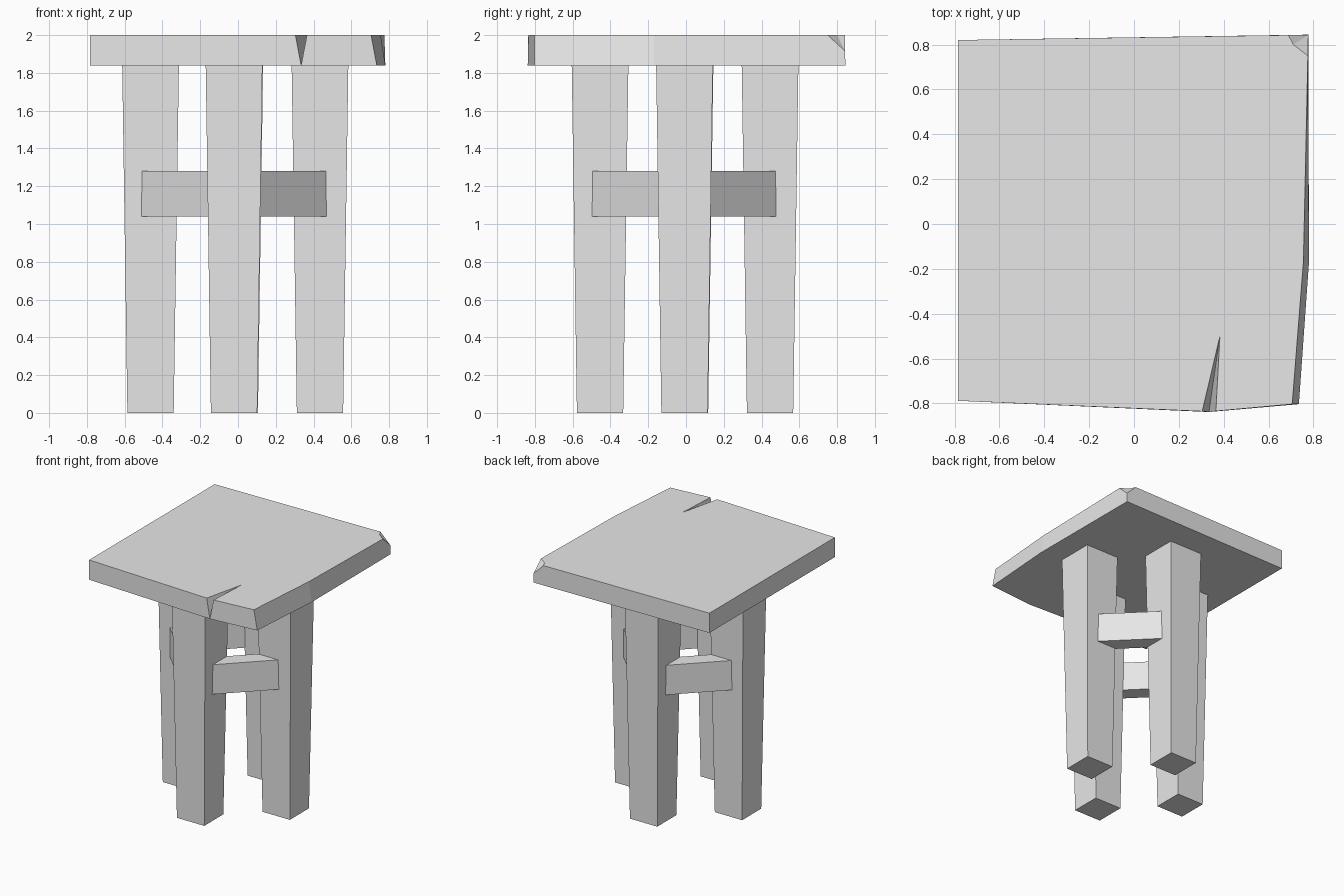
import bpy
import bmesh
from math import cos, sin, pi
from mathutils import Matrix, Vector

cube = bpy.data.objects.get("Cube")
if cube:
    bpy.data.objects.remove(cube)

GREY = (0.8, 0.8, 0.8, 1)
mat = bpy.data.materials.new("plain_grey")
mat.use_nodes = True
mat.diffuse_color = GREY
for node in mat.node_tree.nodes:
    if node.type == 'BSDF_PRINCIPLED':
        node.inputs["Base Color"].default_value = GREY

TOP, UNDER = 2.0, 1.84
CENTRE = Vector((-0.02, -0.008, 0))


def finish(name, bm):
    bmesh.ops.recalc_face_normals(bm, faces=bm.faces)
    mesh = bpy.data.meshes.new(name)
    bm.to_mesh(mesh)
    bm.free()
    mesh.materials.append(mat)
    obj = bpy.data.objects.new(name, mesh)
    bpy.context.collection.objects.link(obj)
    return obj


def leg(name, x, y):
    """Square post, narrower at the foot."""
    bm = bmesh.new()
    bmesh.ops.create_cube(bm, size=1)
    for v in bm.verts:
        width = 0.30 if v.co.z > 0 else 0.245
        v.co = (x + v.co.x * width, y + v.co.y * width, (v.co.z + 0.5) * UNDER)
    finish(name, bm)


def rail(name, angle):
    """Diagonal bar joining two neighbouring legs."""
    bm = bmesh.new()
    bmesh.ops.create_cube(bm, size=1)
    bmesh.ops.scale(bm, vec=(0.128, 0.62, 0.24), verts=bm.verts)
    offset = CENTRE + Vector((0.379 * cos(angle), 0.379 * sin(angle), 1.16))
    bm.transform(Matrix.Translation(offset) @ Matrix.Rotation(angle, 4, 'Z'))
    finish(name, bm)


def seat():
    """Uneven slab with a split at the front and a chipped back corner."""
    points = {
        "front_left": (-0.784, -0.788, TOP),
        "split_left": (0.304, -0.835, TOP),
        "split_tip": (0.383, -0.50, TOP),
        "split_right": (0.365, -0.834, TOP),
        "front_right": (0.705, -0.803, TOP),
        "side_bend": (0.755, -0.17, TOP),
        "chip_side": (0.775, 0.75, TOP),
        "chip_mid": (0.71, 0.80, TOP),
        "chip_back": (0.688, 0.842, TOP),
        "back_left": (-0.784, 0.82, TOP),
        "chip_low": (0.777, 0.842, 1.915),
        "low_front_left": (-0.784, -0.788, UNDER),
        "low_split": (0.334, -0.838, UNDER),
        "low_front_right": (0.735, -0.803, UNDER),
        "low_side_bend": (0.78, -0.17, UNDER),
        "low_back_right": (0.777, 0.844, UNDER),
        "low_back_left": (-0.784, 0.82, UNDER),
    }
    bm = bmesh.new()
    v = {key: bm.verts.new(co) for key, co in points.items()}
    upper = [k for k, co in points.items() if co[2] == TOP]
    lower = [k for k, co in points.items() if co[2] == UNDER]
    walls = [
        "front_left low_front_left low_split split_left",
        "split_left low_split split_tip",
        "split_tip low_split split_right",
        "split_right low_split low_front_right front_right",
        "front_right low_front_right low_side_bend side_bend",
        "side_bend low_side_bend low_back_right chip_low chip_side",
        "chip_side chip_low chip_mid",
        "chip_mid chip_low chip_back",
        "chip_back chip_low low_back_right low_back_left back_left",
        "back_left low_back_left low_front_left front_left",
    ]
    for keys in [upper, lower] + [w.split() for w in walls]:
        bm.faces.new([v[k] for k in keys])
    finish("seat", bm)


seat()

# Legs stand in a diamond, one towards each side
leg("front_leg", -0.021, -0.455)
leg("back_leg", -0.017, 0.445)
leg("left_leg", 0.434, -0.008)
leg("right_leg", -0.463, -0.005)

# Rails run diagonally between them
for i, side in enumerate(("back_left", "back_right", "front_right", "front_left")):
    rail(side + "_rail", pi / 4 + i * pi / 2)
